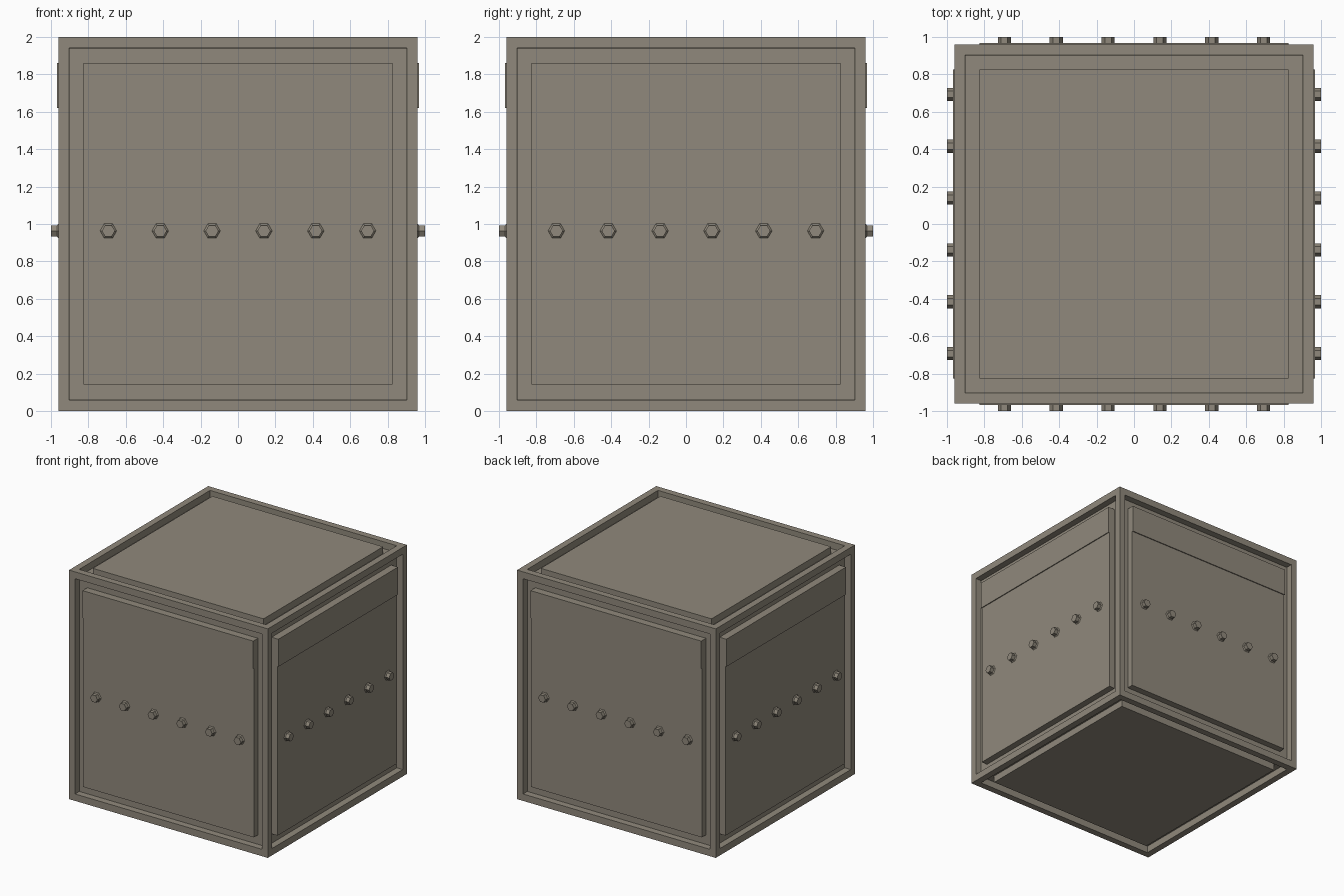
import bpy, bmesh, math
from mathutils import Matrix, Vector

if "Cube" in bpy.data.objects:
    bpy.data.objects.remove(bpy.data.objects["Cube"])

metal = bpy.data.materials.new("warm_grey_metal")
metal.diffuse_color = (0.28, 0.25, 0.2, 1)
metal.use_nodes = True
metal.node_tree.nodes["Principled BSDF"].inputs["Base Color"].default_value = metal.diffuse_color


def finish(name, bm, matrix=Matrix()):
    bm.transform(matrix)
    bmesh.ops.recalc_face_normals(bm, faces=bm.faces)
    mesh = bpy.data.meshes.new(name)
    bm.to_mesh(mesh)
    bm.free()
    mesh.materials.append(metal)
    obj = bpy.data.objects.new(name, mesh)
    bpy.context.collection.objects.link(obj)
    return obj


def box(name, lo, hi, matrix=Matrix()):
    lo, hi = Vector(lo), Vector(hi)
    bm = bmesh.new()
    bmesh.ops.create_cube(bm, size=1)
    for v in bm.verts:
        v.co = Vector([l + (c + 0.5) * (h - l) for l, h, c in zip(lo, hi, v.co)])
    return finish(name, bm, matrix)


# Outer crate frame: a box with a recess sunk into all six sides
bm = bmesh.new()
bmesh.ops.create_cube(bm, size=2)
sides = list(bm.faces)
bmesh.ops.inset_individual(bm, faces=sides, thickness=0.085)
bmesh.ops.inset_individual(bm, faces=sides, thickness=0.001, depth=-0.06)
finish("frame", bm, Matrix.Translation((0, 0, 1)) @ Matrix.Diagonal((0.96, 0.96, 1, 1)))

# Top and bottom panels
box("top_panel", (-0.825, -0.825, 1.92), (0.825, 0.825, 2.0))
box("bottom_panel", (-0.825, -0.825, 0), (0.825, 0.825, 0.08))

# Four walls, each built facing -y and turned into place
for i, side in enumerate(("front", "right", "back", "left")):
    turn = Matrix.Rotation(i * math.pi / 2, 4, 'Z')
    box(side + "_panel", (-0.825, -0.96, 0.143), (0.825, -0.88, 1.86), turn)
    # Slightly raised band along the top of the panel
    box(side + "_band", (-0.825, -0.968, 1.62), (0.825, -0.95, 1.86), turn)

    # Row of hexagonal bolts with a shallow flared collar
    bm = bmesh.new()
    for k in range(6):
        x = -0.693 + k * 0.2772
        for r1, r2, y0, y1 in ((0.035, 0.035, -0.95, -1.0), (0.048, 0.035, -0.957, -0.968)):
            place = (Matrix.Translation((x, (y0 + y1) / 2, 0.963))
                     @ Matrix.Rotation(math.pi / 2, 4, 'X')
                     @ Matrix.Rotation(math.pi / 2, 4, 'Z'))
            bmesh.ops.create_cone(bm, cap_ends=True, segments=6, radius1=r1,
                                  radius2=r2, depth=y0 - y1, matrix=place)
    finish(side + "_bolts", bm, turn)
